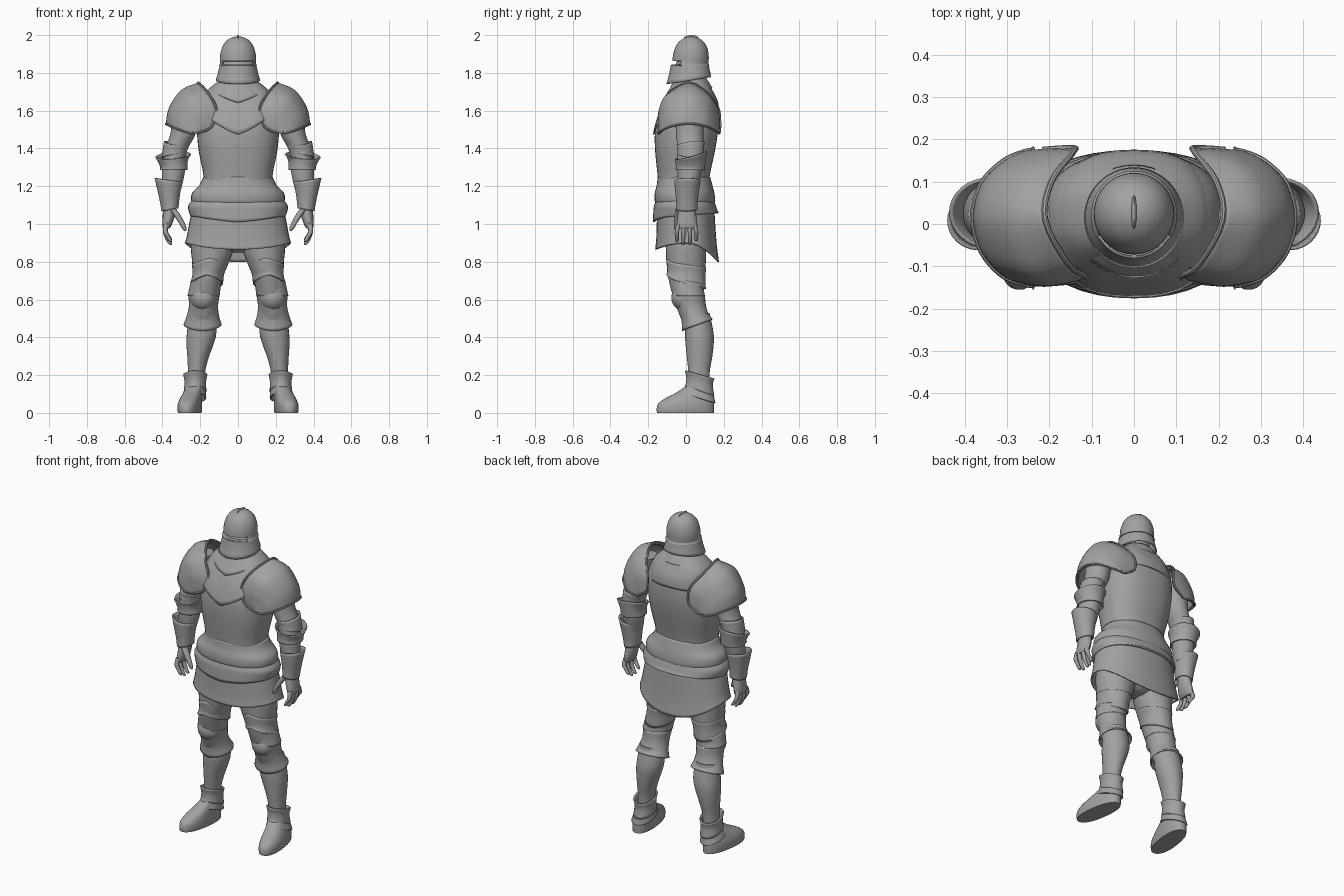
import bpy, bmesh, math
from mathutils import Vector

steel = bpy.data.materials.new("steel_grey")
steel.diffuse_color = (0.36, 0.36, 0.36, 1)


def finish(name, bm, mirror=False, thick=0.0, angle=40):
    bmesh.ops.recalc_face_normals(bm, faces=bm.faces)
    me = bpy.data.meshes.new(name)
    bm.to_mesh(me)
    bm.free()
    ob = bpy.data.objects.new(name, me)
    bpy.context.collection.objects.link(ob)
    me.materials.append(steel)
    bpy.context.view_layer.objects.active = ob
    ob.select_set(True)
    bpy.ops.object.shade_smooth_by_angle(angle=math.radians(angle))
    ob.select_set(False)
    if thick:
        m = ob.modifiers.new("plate", 'SOLIDIFY')
        m.thickness, m.offset = thick, -1
    if mirror:
        ob.modifiers.new("pair", 'MIRROR')
    return ob


def spline(rows, steps):
    """Catmull-Rom through a list of number tuples."""
    out = []
    for i in range(len(rows) - 1):
        a, b = rows[max(i - 1, 0)], rows[i]
        c, d = rows[i + 1], rows[min(i + 2, len(rows) - 1)]
        for s in range(steps):
            t = s / steps
            out.append([0.5 * (2 * q + (r - p) * t + (2 * p - 5 * q + 4 * r - u) * t * t
                        + (3 * q - p - 3 * r + u) * t ** 3) for p, q, r, u in zip(a, b, c, d)])
    return out + [list(rows[-1])]


def loft(name, rings, mirror=False, thick=0.0, n=32, power=2.0, steps=3, turn=0.0, edit=None):
    """Rings: x, y front, y back, z, half width, front lift, front point, outer lift."""
    rings = spline([tuple(r) + (0,) * (8 - len(r)) for r in rings], steps)
    bm = bmesh.new()
    rows = []
    for x, y0, y1, z, rx, tilt, peak, roll in rings:
        row = []
        for i in range(n):
            a = 2 * math.pi * i / n
            c, s = math.cos(a), math.sin(a)
            u = math.copysign(abs(c) ** (2 / power), c)
            v = math.copysign(abs(s) ** (2 / power), s)
            point = max(0, 1 - 1.25 * abs(c)) if s < 0 else 0
            px, py = u * rx, (y0 + y1) / 2 + v * (y1 - y0) / 2
            px, py = px * math.cos(turn) - py * math.sin(turn), px * math.sin(turn) + py * math.cos(turn)
            co = Vector((x + px, py, z - tilt * s + peak * point + roll * c))
            row.append(bm.verts.new(edit(co) if edit else co))
        rows.append(row)
    for a, b in zip(rows, rows[1:]):
        for i in range(n):
            bm.faces.new((a[i], a[(i + 1) % n], b[(i + 1) % n], b[i]))
    if not thick:
        bm.faces.new(rows[0])
        bm.faces.new(rows[-1])
    return finish(name, bm, mirror, thick)


# Helmet: flared bowl with a sunken eye slit and a small crest
def eye_slit(co):
    if 1.843 < co.z < 1.863 and co.y < 0.0 and abs(co.x) < 0.078:
        co.y += 0.025
    return co


loft("helmet", [(0, -.104, .134, 1.76, .118, -.018), (0, -.09, .127, 1.80, .106, -.01),
                (0, -.081, .121, 1.84, .097), (0, -.081, .121, 1.842, .097), (0, -.08, .12, 1.844, .096),
                (0, -.073, .12, 1.861, .095), (0, -.072, .12, 1.864, .095),
                (0, -.068, .12, 1.90, .094), (0, -.052, .108, 1.945, .08), (0, -.025, .083, 1.975, .055),
                (0, .005, .05, 1.99, .025), (0, .024, .028, 1.993, .002)],
     thick=.006, n=48, steps=2, edit=eye_slit)
bm = bmesh.new()
bmesh.ops.create_uvsphere(bm, u_segments=12, v_segments=8, radius=1)
for v in bm.verts:
    v.co = Vector((v.co.x * .007, .028 + v.co.y * .04, 1.985 + v.co.z * .015))
finish("helmet_crest", bm)

# Neck and body armour
loft("neck", [(0, -.045, .10, 1.68, .085), (0, -.03, .095, 1.76, .075), (0, -.03, .09, 1.84, .07)])
loft("cuirass", [(0, -.13, .13, 1.05, .2), (0, -.145, .125, 1.16, .19), (0, -.15, .125, 1.25, .182),
                 (0, -.163, .152, 1.38, .207), (0, -.165, .168, 1.48, .217), (0, -.15, .17, 1.56, .217),
                 (0, -.127, .162, 1.63, .205), (0, -.09, .14, 1.69, .175), (0, -.06, .118, 1.735, .125),
                 (0, -.04, .10, 1.76, .085)], power=2.4, n=40)
loft("gorget", [(0, -.174, .176, 1.575, .2, -.015, -.085), (0, -.147, .17, 1.635, .19, -.01, -.05),
                (0, -.097, .147, 1.695, .172, 0, -.015), (0, -.066, .122, 1.74, .125),
                (0, -.045, .105, 1.765, .088)], thick=.008, power=2.4, n=40)
loft("collar", [(0, -.128, .140, 1.70, .14, -.02, -.035), (0, -.085, .122, 1.74, .115, -.01, -.01),
                (0, -.055, .105, 1.775, .09)], thick=.008, n=40)
loft("fauld_upper", [(0, -.15, .128, 1.25, .183), (0, -.155, .14, 1.205, .205), (0, -.165, .15, 1.165, .243),
                     (0, -.166, .155, 1.125, .248), (0, -.158, .15, 1.105, .238)], thick=.01, power=2.2, n=40)
loft("fauld_lower", [(0, -.155, .145, 1.135, .236), (0, -.168, .157, 1.10, .262), (0, -.172, .165, 1.075, .263),
                     (0, -.176, .174, 1.045, .254, -.015, -.02)], thick=.01, power=2.2, n=40)


# Skirt: hem dips at the front and more at the back
def hem(co):
    low = max(0, (1.08 - co.z) / .19)
    co.z -= low * (.1 * max(0, co.y / .17) ** 2 + .035 * max(0, -co.y / .16) ** 2)
    return co


loft("skirt", [(0, -.155, .15, 1.08, .243), (0, -.155, .157, 1.0, .259), (0, -.158, .165, .94, .27),
               (0, -.163, .175, .90, .281)], thick=.008, power=2.2, n=40, edit=hem)
loft("hips", [(0, -.13, .13, 1.06, .22), (0, -.12, .125, .95, .22), (0, -.08, .09, .88, .14),
              (0, -.04, .05, .85, .05)])

# Shoulder plates: grid between an inner, a crown and a lower edge
inner = [(.215, -.142, 1.48), (.14, -.135, 1.515), (.112, -.125, 1.60), (.155, -.095, 1.69), (.21, .01, 1.748),
         (.195, .1, 1.705), (.145, .168, 1.62), (.145, .18, 1.53), (.215, .176, 1.48)]
crown = [(.225, -.147, 1.48), (.20, -.148, 1.54), (.215, -.143, 1.61), (.26, -.105, 1.675), (.30, .015, 1.71),
         (.27, .115, 1.675), (.22, .165, 1.61), (.2, .178, 1.54), (.225, .176, 1.48)]
lower = [(.235, -.147, 1.48), (.27, -.14, 1.485), (.315, -.12, 1.50), (.362, -.065, 1.52), (.382, .015, 1.53),
         (.362, .095, 1.52), (.315, .145, 1.50), (.27, .168, 1.485), (.235, .176, 1.48)]
edges = [spline(e, 4) for e in (inner, crown, lower)]
columns = []
for a, b, c in zip(*edges):
    bulge = [b[0] * .35 + c[0] * .65 + .012, b[1] * .4 + c[1] * .6, b[2] * .48 + c[2] * .52]
    columns.append(spline([a, b, bulge, c], 4))
bm = bmesh.new()
grid = [[bm.verts.new(p) for p in col] for col in columns]
for a, b in zip(grid, grid[1:]):
    for i in range(len(a) - 1):
        bm.faces.new((a[i], a[i + 1], b[i + 1], b[i]))
finish("pauldron", bm, mirror=True, thick=.012, angle=60)


# Rolled rims around the shoulder plates
def rim(name, path, r, n=8):
    bm = bmesh.new()
    pts = [Vector(p) for p in path]
    rows = []
    for i, p in enumerate(pts):
        d = (pts[min(i + 1, len(pts) - 1)] - pts[max(i - 1, 0)]).normalized()
        s = d.cross(Vector((1, 0, .3))).normalized()
        t = d.cross(s)
        rows.append([bm.verts.new(p + r * (math.cos(k * math.tau / n) * s + math.sin(k * math.tau / n) * t))
                     for k in range(n)])
    for a, b in zip(rows, rows[1:]):
        for k in range(n):
            bm.faces.new((a[k], a[(k + 1) % n], b[(k + 1) % n], b[k]))
    finish(name, bm, mirror=True)


rim("pauldron_inner_rim", edges[0], .007)
rim("pauldron_lower_rim", edges[2], .006)

# Arms
loft("upper_arm", [(.25, -.05, .09, 1.66, .05), (.275, -.055, .095, 1.58, .07), (.29, -.053, .093, 1.48, .067),
                   (.325, -.045, .09, 1.40, .06), (.34, -.045, .085, 1.33, .058), (.342, -.045, .08, 1.27, .06),
                   (.352, -.04, .06, 1.18, .05)], mirror=True)
loft("elbow_upper_plate", [(.325, -.05, .098, 1.425, .067, -.01, 0, .012), (.338, -.045, .095, 1.385, .062, 0, 0, 0),
                           (.338, -.047, .098, 1.36, .067, .01, 0, -.01)], mirror=True, thick=.008)
loft("elbow_cop", [(.343, -.05, .102, 1.365, .088, -.02, 0, -.008), (.342, -.048, .098, 1.34, .073, -.01, 0, -.01),
                   (.34, -.046, .094, 1.31, .064, 0, 0, -.008), (.34, -.047, .092, 1.285, .065)],
     mirror=True, thick=.008)
loft("gauntlet_cuff", [(.368, -.062, .078, 1.232, .074, 0, 0, .01), (.366, -.058, .07, 1.18, .062, 0, 0, .005),
                       (.362, -.052, .062, 1.12, .051, 0, 0, -.004), (.36, -.052, .06, 1.075, .045, 0, 0, -.008)],
     mirror=True, thick=.008)
loft("palm", [(.36, -.035, .045, 1.10, .035), (.367, -.045, .055, 1.04, .032), (.377, -.05, .06, .99, .024),
              (.38, -.048, .058, .975, .015)], mirror=True, n=16)
for k, (y, tip) in enumerate([(-.038, .905), (-.011, .888), (.017, .89), (.044, .91)]):
    lean = .25 * (y - .003)
    loft("finger_%d" % (k + 1), [(.382, y - .012, y + .012, 1.0, .013), (.385, y + lean - .012, y + lean + .012, .96, .013),
         (.372, y + lean - .011, y + lean + .011, tip + .03, .012), (.358, y + lean - .01, y + lean + .01, tip + .006, .010),
         (.355, y + lean - .004, y + lean + .004, tip, .004)], mirror=True, n=10, steps=2)
loft("thumb", [(.345, -.055, -.01, 1.08, .018), (.318, -.062, -.025, 1.04, .018), (.295, -.064, -.038, 1.0, .015),
               (.284, -.062, -.042, .975, .012), (.28, -.055, -.048, .963, .005)], mirror=True, n=12)

# Legs
loft("thigh", [(.135, -.11, .11, .96, .11), (.136, -.107, .107, .87, .113), (.145, -.103, .105, .80, .098),
               (.16, -.095, .10, .72, .08), (.175, -.07, .095, .62, .075), (.185, -.035, .105, .52, .07),
               (.19, -.01, .12, .46, .07)], mirror=True)
loft("thigh_plate", [(.148, -.106, .107, .785, .096, .015, .02), (.157, -.099, .103, .735, .084, .01, .01),
                     (.166, -.104, .105, .685, .087, .03, .018)], mirror=True, thick=.008)
loft("knee_upper_plate", [(.168, -.09, .10, .70, .082, .02, .01), (.176, -.076, .096, .655, .083, .01),
                          (.182, -.072, .1, .62, .085)], mirror=True, thick=.008)
bm = bmesh.new()
bmesh.ops.create_uvsphere(bm, u_segments=24, v_segments=16, radius=1)
for v in bm.verts:
    v.co = Vector((.184 + v.co.x * .07, -.01 + v.co.y * .068, .61 + v.co.z * .07))
finish("knee_cap", bm, mirror=True)
loft("knee_lower_plate", [(.18, -.068, .1, .625, .083), (.183, -.05, .106, .565, .077),
                          (.186, -.025, .122, .51, .087, -.01), (.187, -.022, .142, .468, .101, -.03, -.005)],
     mirror=True, thick=.008)
loft("greave", [(.19, -.003, .125, .53, .07), (.192, -.006, .145, .43, .078), (.20, -.003, .147, .37, .073),
                (.212, .005, .138, .29, .056), (.22, .012, .125, .21, .045), (.225, .01, .125, .10, .045)], mirror=True)
loft("ankle_upper_plate", [(.226, -.006, .15, .202, .064, .02), (.226, .002, .142, .165, .057, .02),
                           (.227, -.004, .15, .115, .06, .025)], mirror=True, thick=.008)
loft("ankle_lower_plate", [(.227, 0, .143, .14, .054, .02), (.23, -.01, .15, .105, .06, .025),
                           (.234, -.02, .156, .08, .066, .028)], mirror=True, thick=.008)
loft("foot", [(.255, -.155, .15, 0, .058), (.255, -.157, .15, .02, .061), (.254, -.148, .15, .05, .06),
              (.25, -.11, .146, .078, .055), (.243, -.05, .142, .108, .05), (.233, -.005, .135, .14, .045)],
     mirror=True, power=2.3, turn=.14)
